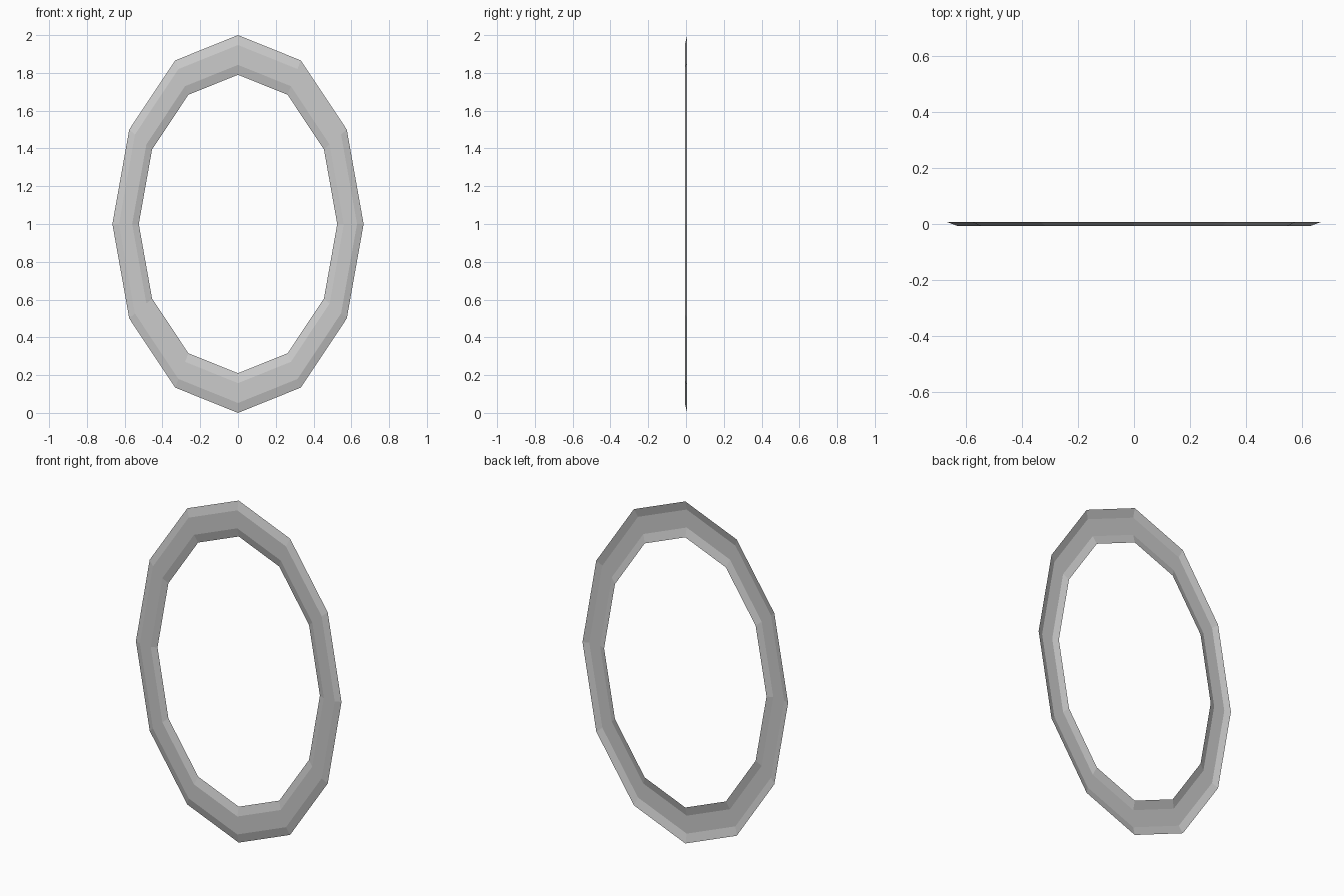
import bpy, bmesh
from math import cos, sin, pi

if "Cube" in bpy.data.objects:
    bpy.data.objects.remove(bpy.data.objects["Cube"])

SIDES = 12
WIDTH = 0.665          # half width of the oval
HEIGHT = 1.0           # half height of the oval
DEPTH = 0.0065         # half depth of the shallow channel

# Channel section: (share of the oval radius, y); open at the back
profile = [(1.0, DEPTH), (0.9475, -DEPTH), (0.8425, -DEPTH), (0.79, DEPTH)]

bm = bmesh.new()

# One copy of the section at each corner of the oval
rings = []
for i in range(SIDES):
    a = 2 * pi * i / SIDES
    rings.append([bm.verts.new((WIDTH * r * cos(a), y, HEIGHT + HEIGHT * r * sin(a)))
                  for r, y in profile])

# Outer bevel, flat front and inner bevel between neighbouring sections
for i in range(SIDES):
    p, q = rings[i], rings[(i + 1) % SIDES]
    for j in range(len(profile) - 1):
        face = bm.faces.new((p[j], p[j + 1], q[j + 1], q[j]))
        face.normal_update()
        if face.normal.y > 0:
            face.normal_flip()

mesh = bpy.data.meshes.new("oval_frame")
bm.to_mesh(mesh)
bm.free()
frame = bpy.data.objects.new("oval_frame", mesh)
bpy.context.collection.objects.link(frame)
